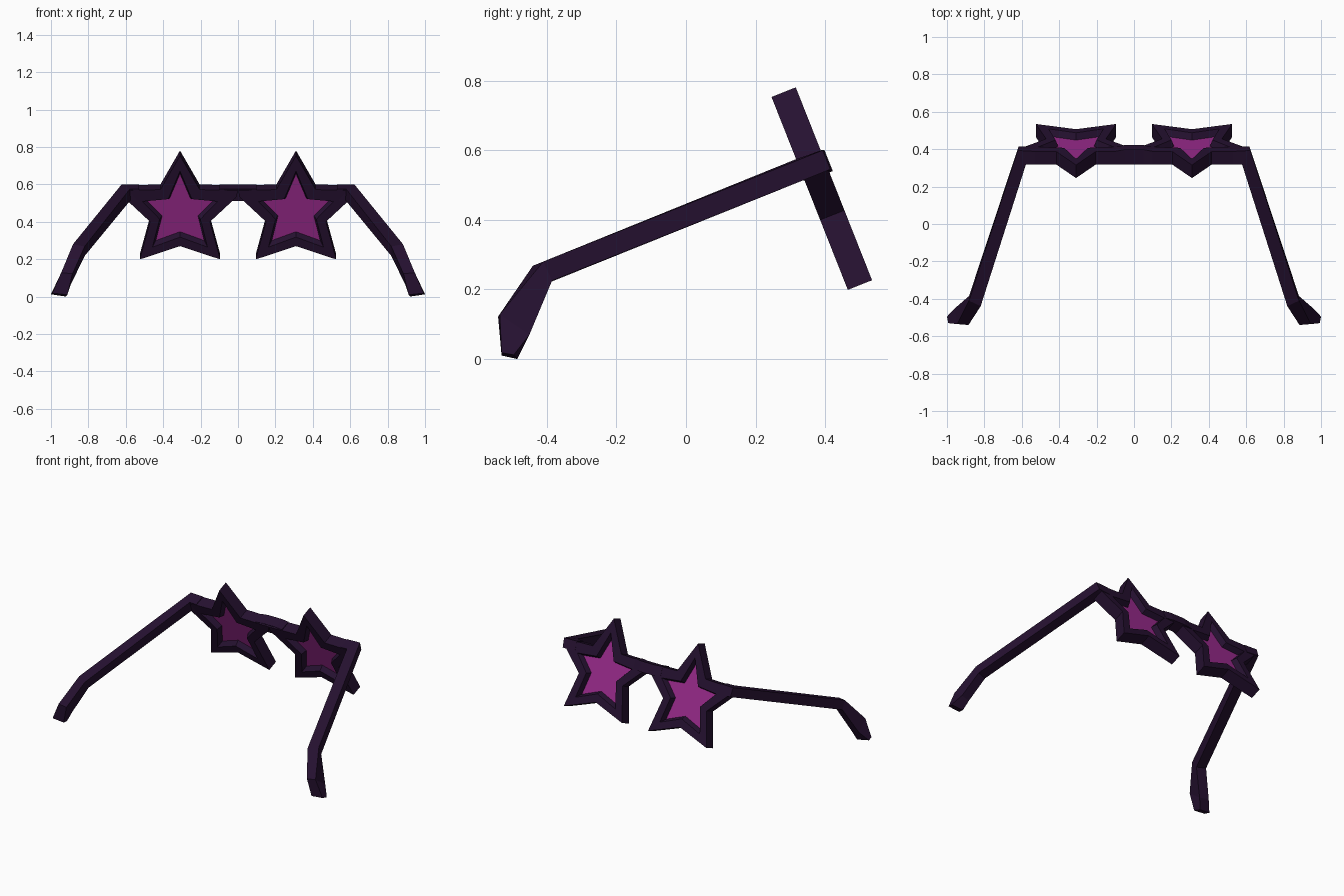
import bpy, bmesh
from mathutils import Vector

if "Cube" in bpy.data.objects:
    bpy.data.objects.remove(bpy.data.objects["Cube"])


def material(name, color):
    m = bpy.data.materials.new(name)
    m.use_nodes = True
    m.diffuse_color = color
    m.node_tree.nodes["Principled BSDF"].inputs["Base Color"].default_value = color
    return m


FRAME = material("dark plum", (0.019, 0.0055, 0.03, 1))
LENS = material("magenta lens", (0.33, 0.024, 0.27, 1))

# Tilted plane that the star rims lie in
CENTER_X = 0.31
ORIGIN = Vector((0, 0.39, 0.49))
ORIGIN.z = 0.46
ORIGIN.y = 0.402
UP = Vector((0, -0.368, 0.930))
OUT = Vector((0, 0.930, 0.368))
HALF = 0.0375

# Half outlines of the stars: sideways, upward
OUTER = [(0, .33), (.105, .135), (.31, .13), (.30, .09), (.16, -.05), (.215, -.266), (0, -.19)]
INNER = [(0, .21), (.055, .07), (.175, .058), (.095, -.03), (.128, -.17), (0, -.12)]


def finish(name, bm, mat):
    bmesh.ops.recalc_face_normals(bm, faces=bm.faces)
    mesh = bpy.data.meshes.new(name)
    bm.to_mesh(mesh)
    bm.free()
    mesh.materials.append(mat)
    ob = bpy.data.objects.new(name, mesh)
    bpy.context.collection.objects.link(ob)
    return ob


def ring(bm, half, side, depth, scale=1.0):
    """Full star outline placed on the tilted plane."""
    pts = half + [(-u, v) for u, v in half[-2:0:-1]]
    return [bm.verts.new(ORIGIN + Vector((side * CENTER_X + u * scale, 0, 0))
                         + UP * v * scale + OUT * depth) for u, v in pts]


def bridge(bm, a, b):
    n = len(a)
    for i in range(n):
        j = (i + 1) % n
        bm.faces.new((a[i], a[j], b[j], b[i]))


def edges_of(bm, loop):
    return [bm.edges.get((loop[i - 1], loop[i])) or bm.edges.new((loop[i - 1], loop[i]))
            for i in range(len(loop))]


def star_rim(name, side):
    bm = bmesh.new()
    # Repeat the blunt side tip so inner and outer loops pair up
    inner = INNER[:3] + INNER[2:]
    mid = ring(bm, inner, side, 0)
    outs, ins = [], []
    for d in (-HALF, HALF):
        o = ring(bm, OUTER, side, d)
        i = ring(bm, inner, side, d, 1.15)
        bridge(bm, o, i)
        bridge(bm, i, mid)
        outs.append(o)
    bridge(bm, *outs)
    bmesh.ops.remove_doubles(bm, verts=bm.verts, dist=0.0005)
    finish(name, bm, FRAME)


def lens(name, side):
    bm = bmesh.new()
    loops = [ring(bm, INNER, side, d, 1.01) for d in (-.002, .002)]
    for loop in loops:
        bmesh.ops.triangulate(bm, faces=[bm.faces.new(loop)])
    bridge(bm, *loops)
    finish(name, bm, LENS)


def loft(name, sections, side=1):
    """Four-sided bar through the given cross-sections."""
    bm = bmesh.new()
    loops = [[bm.verts.new((x * side, y, z)) for x, y, z in s] for s in sections]
    for a, b in zip(loops, loops[1:]):
        bridge(bm, a, b)
    bm.faces.new(loops[0])
    bm.faces.new(loops[-1])
    finish(name, bm, FRAME)


def bar_section(x, dy=0.0):
    return [(x, .388 + dy, .6), (x, .412 + dy, .54), (x, .342 + dy, .512), (x, .318 + dy, .574)]


# Mitred hinge corner shared by the end piece and the temple
HINGE = [(.622, .393, .6), (.617, .415, .545), (.575, .335, .515), (.578, .318, .575)]
TEMPLE = [
    HINGE,
    [(.882, -.41, .28), (.882, -.385, .225), (.82, -.40, .217), (.82, -.44, .268)],
    [(.945, -.535, .128), (.957, -.45, .07), (.895, -.46, .062), (.885, -.54, .122)],
    [(.993, -.53, .018), (1, -.495, .012), (.92, -.485, 0), (.912, -.53, .01)],
]

for side, label in ((1, "left"), (-1, "right")):
    star_rim(label + "_star_rim", side)
    lens(label + "_lens", side)
    loft(label + "_end_piece", [bar_section(.53), HINGE], side)
    loft(label + "_temple", TEMPLE, side)

# Nose bridge between the stars
loft("nose_bridge", [bar_section(-.1), bar_section(-.05, .01), bar_section(.05, .01), bar_section(.1)])
